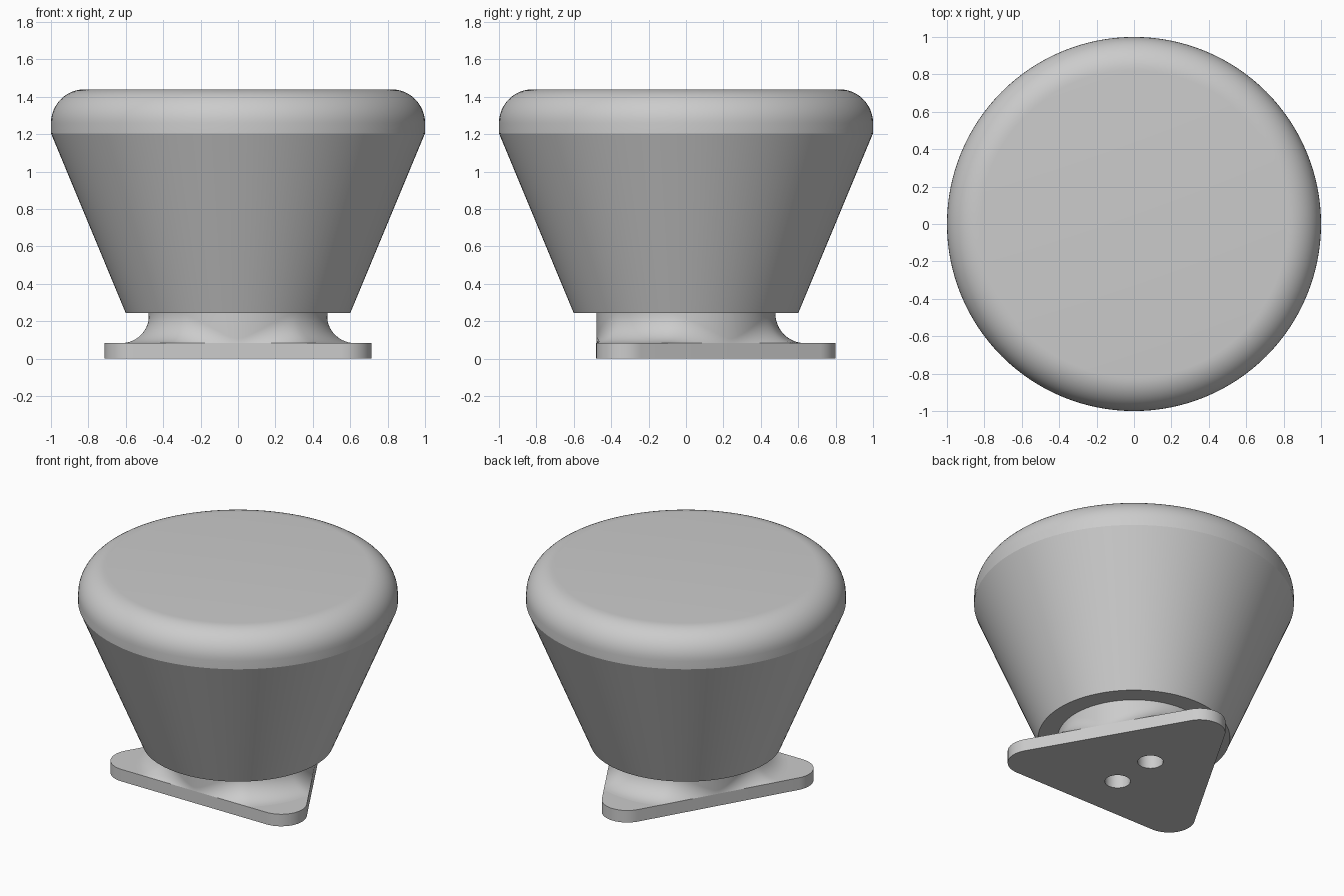
import bpy, bmesh
from math import sin, cos, asin, pi, radians

cube = bpy.data.objects.get("Cube")
if cube:
    bpy.data.objects.remove(cube, do_unlink=True)

grey = bpy.data.materials.new("plain grey")
grey.use_nodes = True
COLOUR = (0.6, 0.6, 0.6, 1)
grey.diffuse_color = COLOUR
grey.node_tree.nodes["Principled BSDF"].inputs["Base Color"].default_value = COLOUR

PLATE_TOP = 0.083
BODY_BASE = 0.243
INRADIUS = 0.48      # centre of plate to each straight edge
CORNER = 0.16        # plate corner rounding
NECK = 0.478
FLARE = 0.158


def loft(name, rings):
    """Solid skinned through equal-length rings, capped at both ends."""
    bm = bmesh.new()
    loops = [[bm.verts.new(p) for p in ring] for ring in rings]
    for a, b in zip(loops, loops[1:]):
        for i in range(len(a)):
            j = (i + 1) % len(a)
            bm.faces.new((a[i], a[j], b[j], b[i]))
    bm.faces.new(loops[0][::-1])
    bm.faces.new(loops[-1])
    mesh = bpy.data.meshes.new(name)
    bm.to_mesh(mesh)
    bm.free()
    obj = bpy.data.objects.new(name, mesh)
    bpy.context.collection.objects.link(obj)
    mesh.materials.append(grey)
    return obj


def circle(r, z, n, x=0, y=0):
    return [(x + r * cos(2 * pi * i / n), y + r * sin(2 * pi * i / n), z) for i in range(n)]


def smooth(obj):
    bpy.ops.object.select_all(action='DESELECT')
    obj.select_set(True)
    bpy.context.view_layer.objects.active = obj
    bpy.ops.object.shade_smooth_by_angle(angle=radians(20))


# Tapered body with a rounded top rim
RIM, TOP = 0.18, 1.44
profile = [(0.6, BODY_BASE), (1, 1.205)]
for k in range(13):
    a = pi / 2 * k / 12
    profile.append((1 - RIM + RIM * cos(a), TOP - RIM + RIM * sin(a)))
body = loft("body", [circle(r, z, 128) for r, z in profile])

# Triangular base plate with rounded corners, apex at the back
outline = []
for corner in (-30, 90, 210):
    c = radians(corner)
    reach = 2 * (INRADIUS - CORNER)
    for k in range(17):
        a = c + radians(-60 + 120 * k / 16)
        outline.append((reach * cos(c) + CORNER * cos(a), reach * sin(c) + CORNER * sin(a)))
plate = loft("base_plate", [[(x, y, z) for x, y in outline] for z in (0, PLATE_TOP)])

# Neck with a concave flare that shrinks where it meets the plate edges
SIDES, STEPS = 144, 12
columns = []
for i in range(SIDES):
    a = 2 * pi * i / SIDES
    facing = max(cos(a - radians(n)) for n in (-90, 30, 150))
    foot = min(INRADIUS / facing, NECK + FLARE)
    start = asin((NECK + FLARE - foot) / FLARE)
    column = []
    for k in range(STEPS + 1):
        u = start + (pi / 2 - start) * k / STEPS
        r = NECK + FLARE - FLARE * sin(u)
        z = PLATE_TOP + FLARE * (cos(start) - cos(u))
        column.append((r * cos(a), r * sin(a), z))
    column.append((NECK * cos(a), NECK * sin(a), BODY_BASE + 0.01))
    columns.append(column)
neck = loft("neck", list(zip(*columns)))

# Two screw holes underneath
for side, label in ((1, "back"), (-1, "front")):
    cutter = loft(label + "_hole_cutter",
                  [circle(0.08, z, 48, y=side * 0.16) for z in (-0.05, 0.23)])
    cutter.hide_render = True
    cutter.hide_set(True)
    for part in (plate, neck):
        cut = part.modifiers.new(label + " hole", 'BOOLEAN')
        cut.operation = 'DIFFERENCE'
        cut.solver = 'EXACT'
        cut.object = cutter

for part in (body, plate, neck):
    bpy.context.view_layer.objects.active = part
    for name in [m.name for m in part.modifiers]:
        bpy.ops.object.modifier_apply(modifier=name)
    smooth(part)
